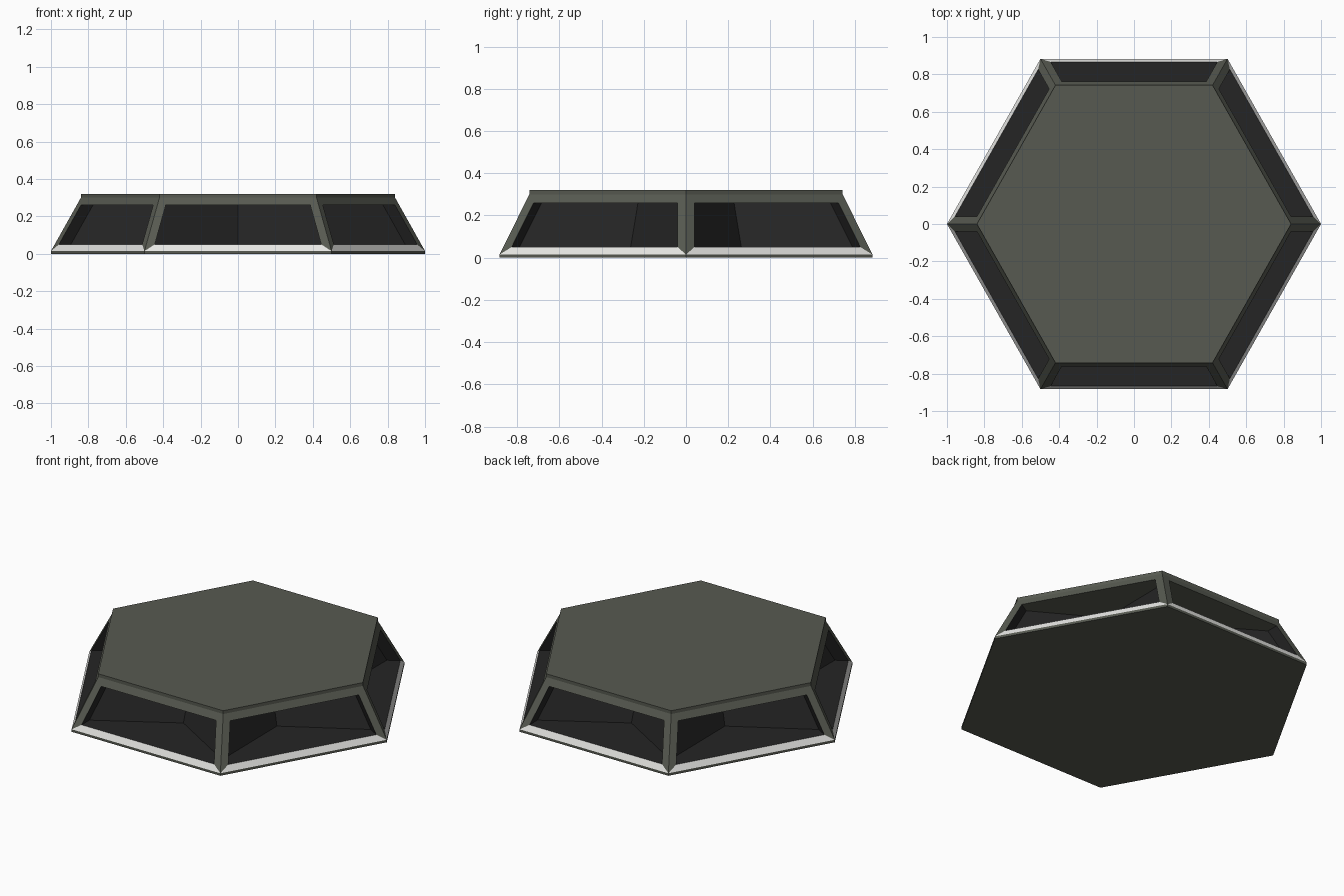
import bpy, bmesh, math
from mathutils import Matrix

if "Cube" in bpy.data.objects:
    bpy.data.objects.remove(bpy.data.objects["Cube"])

STRETCH = 1.02                      # hexagon is slightly deeper than regular
C30 = math.cos(math.radians(30))
Z_BASE, Z_SILL, Z_HEAD, Z_EAVE, Z_TOP = 0.015, 0.05, 0.26, 0.30, 0.32
R_BASE, R_TOP, POST = 1.0, 0.84, 0.045


def material(name, rgb):
    m = bpy.data.materials.new(name)
    m.diffuse_color = (*rgb, 1)
    m.use_nodes = True
    m.node_tree.nodes["Principled BSDF"].inputs["Base Color"].default_value = m.diffuse_color
    return m


olive = material("olive grey", (0.095, 0.102, 0.082))
black = material("near black", (0.018, 0.018, 0.018))
pale = material("pale grey", (0.80, 0.80, 0.78))


def finish(bm, name, mats):
    bmesh.ops.remove_doubles(bm, verts=bm.verts, dist=1e-4)
    bmesh.ops.recalc_face_normals(bm, faces=bm.faces)
    bm.transform(Matrix.Diagonal((1, STRETCH, 1, 1)))
    me = bpy.data.meshes.new(name)
    bm.to_mesh(me)
    bm.free()
    for m in mats:
        me.materials.append(m)
    ob = bpy.data.objects.new(name, me)
    bpy.context.collection.objects.link(ob)
    return ob


def hex_slab(name, r, z0, z1, mat):
    bm = bmesh.new()
    ring = [(r * math.cos(k * math.pi / 3), r * math.sin(k * math.pi / 3)) for k in range(6)]
    face = bm.faces.new([bm.verts.new((x, y, z0)) for x, y in ring])
    ext = bmesh.ops.extrude_face_region(bm, geom=[face], use_keep_orig=True)
    for v in ext["geom"]:
        if isinstance(v, bmesh.types.BMVert):
            v.co.z = z1
    return finish(bm, name, [mat])


def radius(z):
    return R_BASE + (R_TOP - R_BASE) * (z - Z_BASE) / (Z_EAVE - Z_BASE)


# base plate and lid
hex_slab("base_plate", R_BASE, 0, Z_BASE, olive)
hex_slab("lid", R_TOP, Z_EAVE, Z_TOP, olive)

# sloped frame with six deep window recesses
bm = bmesh.new()
for k in range(6):
    a = k * math.pi / 3

    def P(u, v, z):
        """Point in the local frame of one side: u along it, v outward."""
        return (u * math.cos(a) + v * math.sin(a), u * math.sin(a) - v * math.cos(a), z)

    def add(points, index):
        f = bm.faces.new([bm.verts.new(p) for p in points])
        f.material_index = index

    def level(z):
        r = radius(z)
        w = r / 2 - POST
        return [P(-w, r * C30, z), P(w, r * C30, z), P(w, w / 0.5 * C30 + 0.004, z),
                P(0, w / C30, z), P(-w, w / 0.5 * C30 + 0.004, z)]

    def corners(z):
        r = radius(z)
        return P(-r / 2, r * C30, z), P(r / 2, r * C30, z)

    (bl, br), (tl, tr) = corners(Z_BASE), corners(Z_EAVE)
    lo, hi = level(Z_SILL), level(Z_HEAD)
    add([bl, br, lo[1], lo[0]], 2)          # pale sill
    add([hi[0], hi[1], tr, tl], 0)          # head beam
    add([bl, lo[0], hi[0], tl], 0)          # left half post
    add([lo[1], br, tr, hi[1]], 0)          # right half post
    add(lo, 1)                              # recess floor
    add(hi[::-1], 0)                        # recess ceiling
    for i in range(1, 5):                   # recess walls
        j = (i + 1) % 5
        add([lo[i], lo[j], hi[j], hi[i]], 1)
finish(bm, "window_frame", [olive, black, pale])
